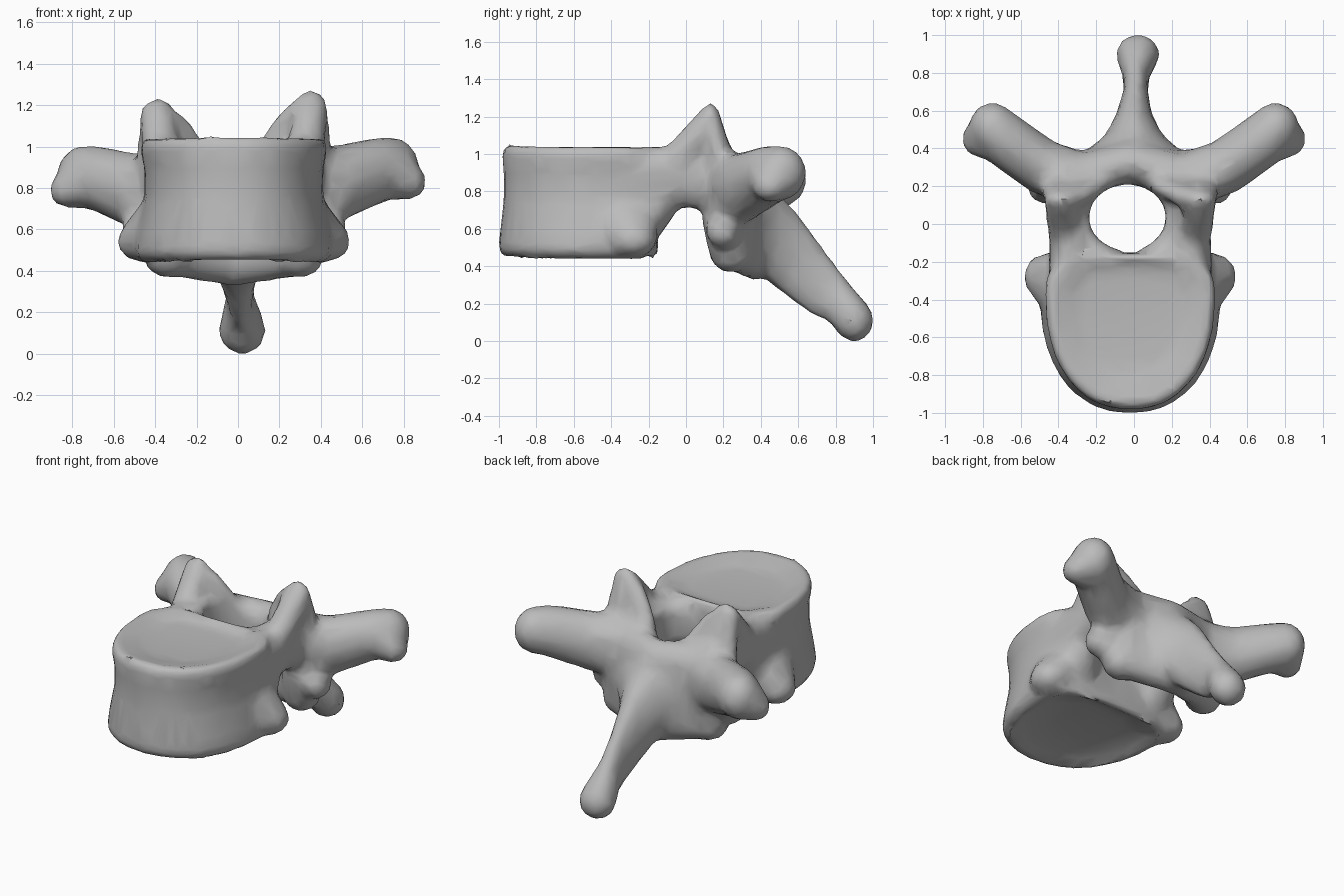
import bpy
import bmesh
from math import cos, sin, pi, copysign

if "Cube" in bpy.data.objects:
    bpy.data.objects.remove(bpy.data.objects["Cube"], do_unlink=True)

bone = bpy.data.materials.new("bone_grey")
bone.use_nodes = True
colour = (0.5, 0.5, 0.5, 1)
bone.diffuse_color = colour
bone.node_tree.nodes["Principled BSDF"].inputs["Base Color"].default_value = colour

MID = -0.02  # the bone leans slightly off centre
bm = bmesh.new()

# Unit ball directions shared by all limbs
ball = bmesh.new()
bmesh.ops.create_icosphere(ball, subdivisions=2, radius=1)
directions = [v.co.copy() for v in ball.verts]
ball.free()


def limb(stations, side=1, shift=MID, lift=0):
    """Hull each pair of neighbouring ellipsoids (x, y, z, rx, ry, rz)."""
    for pair in zip(stations, stations[1:]):
        verts = [bm.verts.new((x * side + shift + d.x * rx, y + d.y * ry, z + lift + d.z * rz))
                 for x, y, z, rx, ry, rz in pair for d in directions]
        bmesh.ops.convex_hull(bm, input=verts)
        inside = [v for v in bm.verts if not v.link_faces]
        bmesh.ops.delete(bm, geom=inside, context="VERTS")


def drum(rings, count=40):
    """Loft the horseshoe outline of the body through rings (z, width, depth)."""
    loops = []
    for z, sx, sy in rings:
        loop = []
        for i in range(count):
            t = 2 * pi * i / count
            c, s = cos(t), sin(t)
            power = 0.9 if s < 0 else 0.65
            x = copysign(abs(c) ** power, c) * 0.46 * sx
            y = copysign(abs(s) ** power, s) * (0.62 if s < 0 else 0.23) * sy
            # Underside lifts a little at the front, and so does the top rim
            rise = 0.05 * max(0, -y - 0.25) ** 1.5
            loop.append(bm.verts.new((x + MID, y - 0.38, z + rise)))
        loops.append(loop)
    for a, b in zip(loops, loops[1:]):
        for i in range(count):
            j = (i + 1) % count
            bm.faces.new((a[i], a[j], b[j], b[i]))
    bm.faces.new(loops[0][::-1])
    bm.faces.new(loops[-1])


# Waisted body with dished end plates
drum([(0.5, 0.5, 0.5), (0.47, 0.8, 0.8), (0.43, 0.93, 0.95), (0.48, 1.05, 1.01),
      (0.58, 1.02, 0.99), (0.75, 0.94, 0.96), (0.9, 0.94, 0.96), (0.99, 0.99, 0.98),
      (1.05, 0.94, 0.94), (1.03, 0.82, 0.85), (1.0, 0.6, 0.65)])

for side in (-1, 1):
    lift = 0.02 * side
    # Rib facet spreading from the low rear of the body
    limb([(0.35, -0.34, 0.68, 0.1, 0.2, 0.12), (0.45, -0.28, 0.54, 0.12, 0.13, 0.1)], side)
    # Fillet under the pedicle, behind the body
    limb([(0.28, -0.26, 0.56, 0.14, 0.1, 0.1), (0.3, -0.18, 0.72, 0.13, 0.14, 0.1)], side)
    # Pedicle joining body and arch
    limb([(0.33, -0.3, 0.86, 0.11, 0.1, 0.18), (0.32, 0.0, 0.88, 0.11, 0.1, 0.17),
          (0.32, 0.22, 0.85, 0.12, 0.12, 0.18)], side)
    # Rounded corners of the canal
    limb([(0.1, -0.22, 0.86, 0.1, 0.09, 0.16), (0.23, -0.1, 0.87, 0.1, 0.1, 0.15),
          (0.26, 0.12, 0.87, 0.1, 0.1, 0.15), (0.14, 0.25, 0.84, 0.1, 0.08, 0.14)], side)
    # Upper joint horn, a plate running down towards the midline
    limb([(0.35, -0.04, 0.95, 0.09, 0.1, 0.09), (0.37, 0.13, 1.17, 0.09, 0.055, 0.09),
          (0.36, 0.19, 0.93, 0.12, 0.07, 0.1)], side, lift=lift)
    limb([(0.36, 0.13, 1.16, 0.09, 0.055, 0.08), (0.28, 0.15, 1.1, 0.08, 0.055, 0.08),
          (0.2, 0.2, 0.95, 0.1, 0.06, 0.1)], side, lift=lift)
    # Side process: deep root, blunt knobbed end
    limb([(0.32, 0.25, 0.79, 0.15, 0.15, 0.2), (0.48, 0.3, 0.8, 0.13, 0.155, 0.19),
          (0.69, 0.45, 0.87, 0.13, 0.155, 0.16), (0.75, 0.51, 0.88, 0.13, 0.14, 0.15)],
         side, 0, lift)
    limb([(0.72, 0.47, 0.87, 0.13, 0.15, 0.15), (0.83, 0.45, 0.81, 0.085, 0.1, 0.09)],
         side, 0, lift)
    # Lamina sloping back to the midline
    limb([(0.28, 0.25, 0.82, 0.13, 0.12, 0.17), (0.0, 0.33, 0.8, 0.12, 0.12, 0.17)], side)
    limb([(0.3, 0.27, 0.78, 0.13, 0.13, 0.14), (0.25, 0.28, 0.49, 0.14, 0.1, 0.13)], side)
    limb([(0.25, 0.28, 0.49, 0.13, 0.1, 0.13), (0.0, 0.37, 0.48, 0.12, 0.1, 0.16)], side)
    limb([(0.15, 0.31, 0.74, 0.12, 0.11, 0.15), (0.14, 0.33, 0.5, 0.12, 0.1, 0.13)], side)
    # Lower joint knob reaching outwards
    limb([(0.33, 0.21, 0.64, 0.11, 0.13, 0.12), (0.32, 0.24, 0.47, 0.12, 0.12, 0.11)], side)
    limb([(0.34, 0.22, 0.62, 0.1, 0.11, 0.14), (0.46, 0.2, 0.59, 0.09, 0.1, 0.1)], side)

# Spinous process: flared root, tall thin blade running down to a knob
limb([(0.02, 0.36, 0.66, 0.26, 0.09, 0.24), (0.02, 0.45, 0.57, 0.16, 0.08, 0.26),
      (0.02, 0.56, 0.47, 0.1, 0.08, 0.25), (0.03, 0.7, 0.32, 0.065, 0.09, 0.2),
      (0.03, 0.8, 0.23, 0.075, 0.09, 0.14), (0.04, 0.9, 0.11, 0.12, 0.11, 0.12)])

bmesh.ops.recalc_face_normals(bm, faces=bm.faces)
mesh = bpy.data.meshes.new("vertebra")
bm.to_mesh(mesh)
bm.free()
vertebra = bpy.data.objects.new("vertebra", mesh)
bpy.context.collection.objects.link(vertebra)

# Canal through the arch
bpy.ops.mesh.primitive_cylinder_add(vertices=32, radius=1, depth=2, location=(-0.035, 0.035, 0.8))
canal = bpy.context.object
canal.name = "canal_cutter"
canal.scale = (0.205, 0.175, 1)
canal.hide_render = True

# Fuse the parts, open the canal, soften the joins and thin out to broad facets
fuse = vertebra.modifiers.new("fuse", "REMESH")
fuse.mode = "VOXEL"
fuse.voxel_size = 0.022
cut = vertebra.modifiers.new("canal", "BOOLEAN")
cut.operation = "DIFFERENCE"
cut.object = canal
even = vertebra.modifiers.new("even", "REMESH")
even.mode = "VOXEL"
even.voxel_size = 0.022
soft = vertebra.modifiers.new("soften", "SMOOTH")
soft.factor = 0.5
soft.iterations = 10
thin = vertebra.modifiers.new("facets", "DECIMATE")
thin.ratio = 0.12

# Bake the modifiers so sharp edges can be marked on the final surface
graph = bpy.context.evaluated_depsgraph_get()
final = bpy.data.meshes.new_from_object(vertebra.evaluated_get(graph))
vertebra.modifiers.clear()
vertebra.data = final
bpy.data.objects.remove(canal, do_unlink=True)

final.materials.clear()
final.materials.append(bone)
bpy.ops.object.select_all(action="DESELECT")
vertebra.select_set(True)
bpy.context.view_layer.objects.active = vertebra
bpy.ops.object.shade_smooth_by_angle(angle=0.6)
